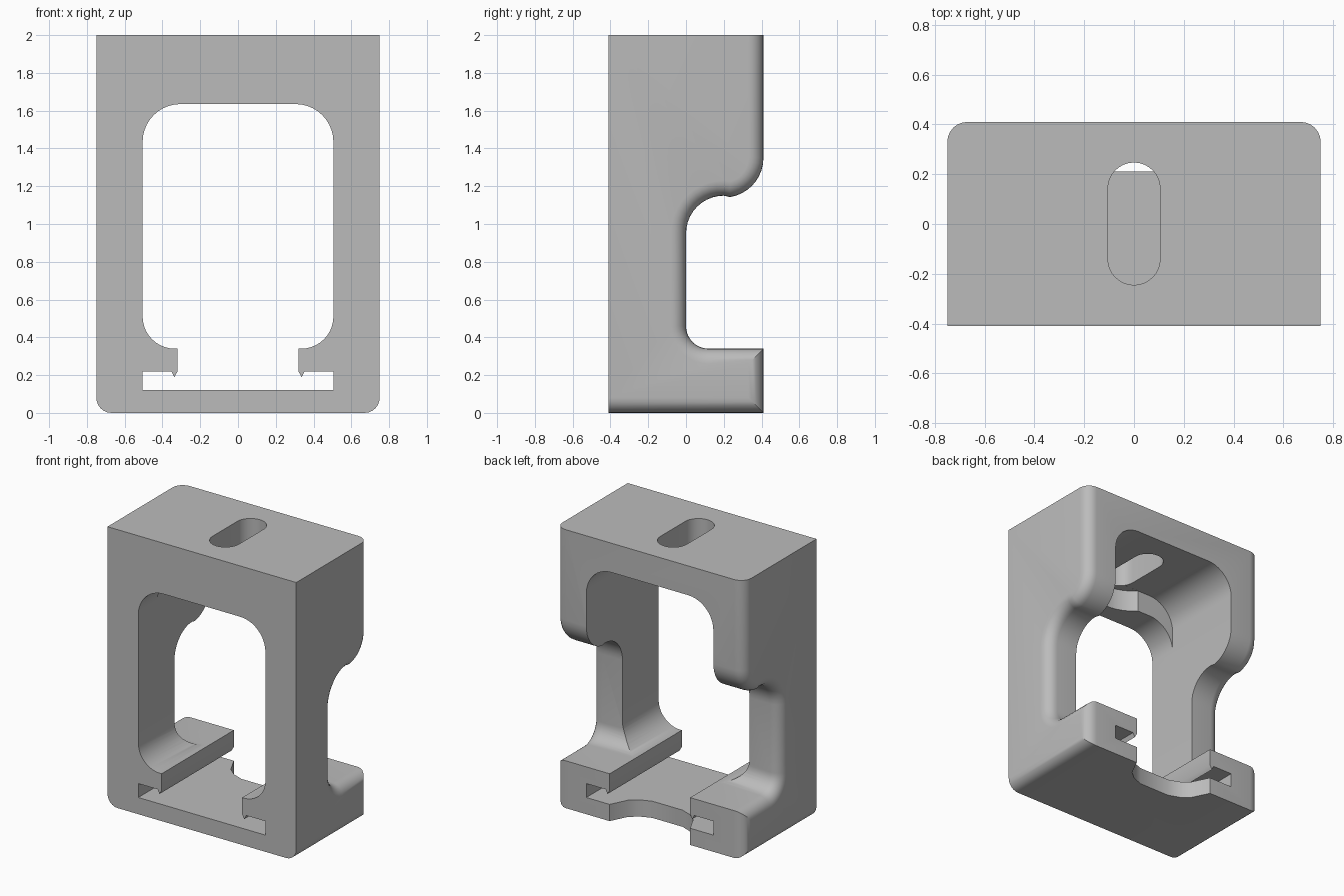
import bpy, bmesh
from math import cos, sin, radians

if "Cube" in bpy.data.objects:
    bpy.data.objects.remove(bpy.data.objects["Cube"], do_unlink=True)

HALF_W, HALF_D, HEIGHT = 0.75, 0.41, 2.0


def arc(cx, cy, r, start, end, n=10):
    angles = [radians(start + (end - start) * i / n) for i in range(n + 1)]
    return [(cx + r * cos(a), cy + r * sin(a)) for a in angles]


def mirrored(half):
    """Close a right-hand half outline with its mirror image."""
    return half + [(-u, v) for u, v in reversed(half)]


def prism(name, outline, axis, low, high):
    """Extrude a closed 2D outline along one axis."""
    place = {"x": lambda u, v, w: (w, u, v),
             "y": lambda u, v, w: (u, w, v),
             "z": lambda u, v, w: (u, v, w)}[axis]
    bm = bmesh.new()
    face = bm.faces.new([bm.verts.new(place(u, v, low)) for u, v in outline])
    moved = bmesh.ops.extrude_face_region(bm, geom=[face])["geom"]
    bmesh.ops.translate(bm, vec=place(0, 0, high - low),
                        verts=[g for g in moved if isinstance(g, bmesh.types.BMVert)])
    bmesh.ops.recalc_face_normals(bm, faces=bm.faces)
    mesh = bpy.data.meshes.new(name)
    bm.to_mesh(mesh)
    bm.free()
    obj = bpy.data.objects.new(name, mesh)
    bpy.context.collection.objects.link(obj)
    return obj


# Body: side profile with a stepped back
profile = [(-HALF_D, 0), (HALF_D, 0), (HALF_D, 0.34)]
profile += arc(0.12, 0.46, 0.12, 270, 180)
profile += arc(0.2, 0.95, 0.2, 180, 90)
profile += arc(0.2, 1.35, 0.21, 270, 360)[1:]
profile += [(HALF_D, HEIGHT), (-HALF_D, HEIGHT)]
body = prism("bracket_body", profile, "x", -HALF_W, HALF_W)

# Round the side edges, leaving front and top sharp
bm = bmesh.new()
bm.from_mesh(body.data)


def is_rounded(edge):
    a, b = (v.co for v in edge.verts)
    on_side = abs(a.x - b.x) < 1e-4
    front = max(a.y, b.y) < -HALF_D + 1e-4
    top = min(a.z, b.z) > HEIGHT - 1e-4
    return on_side and not front and not top


bmesh.ops.bevel(bm, geom=[e for e in bm.edges if is_rounded(e)], offset=0.08,
                offset_type="OFFSET", segments=6, profile=0.5,
                affect="EDGES", clamp_overlap=False)
bm.to_mesh(body.data)
bm.free()

# Front window with the rail channel and small retaining nibs
window = [(0.505, 0.12), (0.505, 0.22), (0.352, 0.22), (0.337, 0.19), (0.32, 0.22),
          (0.32, 0.34)]
window += arc(0.335, 0.51, 0.17, 270, 360)
window += arc(0.305, 1.435, 0.2, 0, 90)
cutters = [prism("window_cutter", mirrored(window), "y", -0.6, 0.6)]

# Taller pocket behind the front lip, and the round relief in the lip
pocket = [(0.5045, 1.2)] + arc(0.3045, 1.59, 0.2, 0, 90)
cutters.append(prism("pocket_cutter", mirrored(pocket), "y", -0.2, 0.6))
cutters.append(prism("relief_cutter", arc(0, 0, 0.285, 0, 352.5, 47), "z", 1.5, 1.7895))

# Slot in the top
slot = arc(0, 0.142, 0.105, 0, 180, 16) + arc(0, -0.14, 0.105, 180, 360, 16)
cutters.append(prism("slot_cutter", slot, "z", 1.7, 2.1))

# Notch in the back of the floor
notch = [(0.32, 0.5), (0.32, 0.41), (0.26, 0.29), (0.2, 0.24), (0.12, 0.21)]
cutters.append(prism("notch_cutter", mirrored(notch), "z", -0.1, 0.17))

bpy.context.view_layer.objects.active = body
body.select_set(True)
for cutter in cutters:
    cutter.hide_render = True
    cut = body.modifiers.new(cutter.name, "BOOLEAN")
    cut.operation, cut.solver, cut.object = "DIFFERENCE", "EXACT", cutter
    bpy.ops.object.modifier_apply(modifier=cut.name)
    bpy.data.objects.remove(cutter, do_unlink=True)

# Colour and shading
grey = bpy.data.materials.new("plain_grey")
grey.use_nodes = True
grey.diffuse_color = (0.5, 0.5, 0.5, 1)
grey.node_tree.nodes["Principled BSDF"].inputs["Base Color"].default_value = (0.5, 0.5, 0.5, 1)
body.data.materials.clear()
body.data.materials.append(grey)
bpy.ops.object.shade_smooth_by_angle(angle=radians(30))
